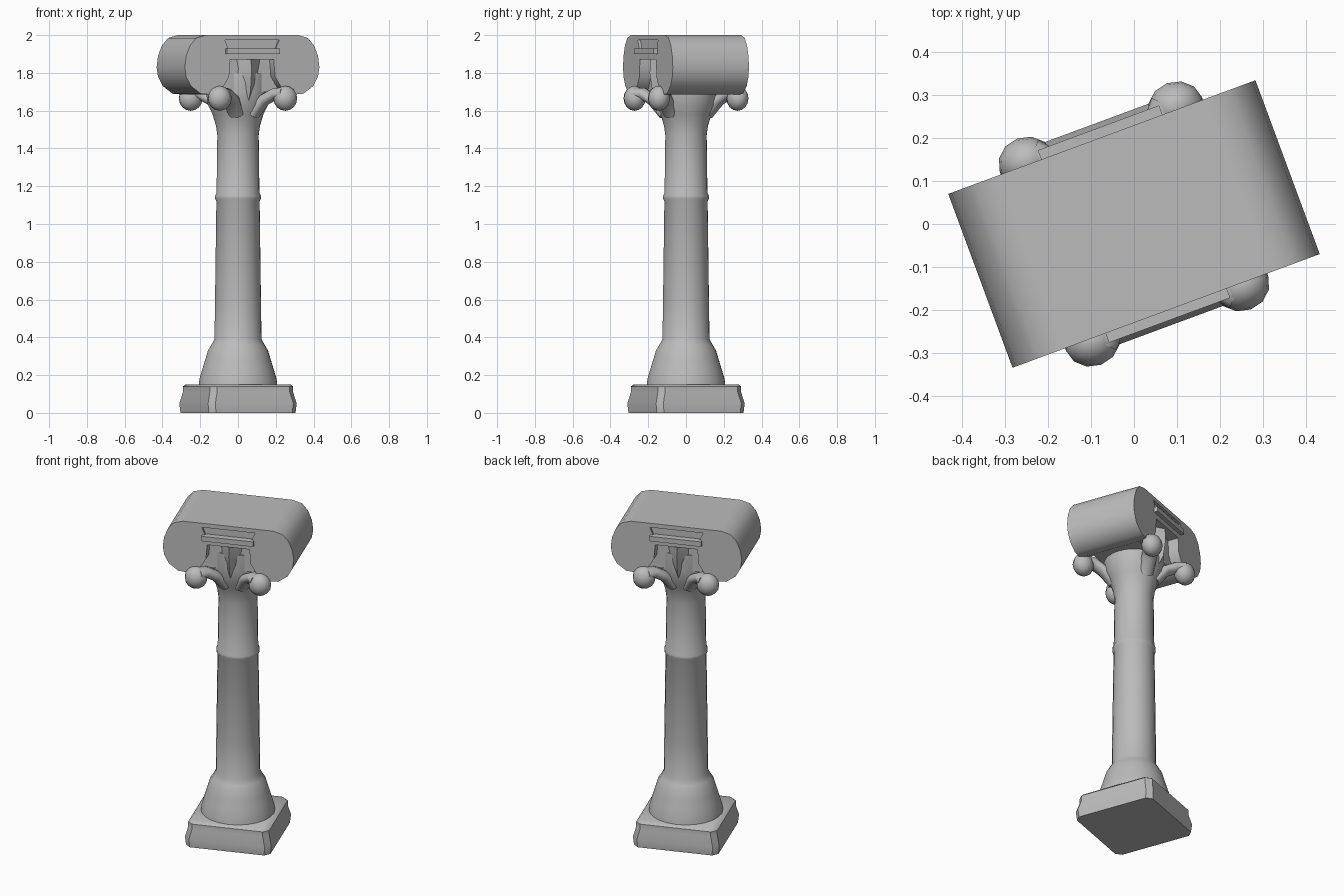
import bpy, bmesh, math
from mathutils import Matrix, Vector

if "Cube" in bpy.data.objects:
    bpy.data.objects.remove(bpy.data.objects["Cube"], do_unlink=True)

TURN = Matrix.Rotation(math.radians(20.3), 4, "Z")

stone = bpy.data.materials.new("grey_stone")
stone.use_nodes = True
colour = (0.5, 0.5, 0.5, 1)
stone.diffuse_color = colour
stone.node_tree.nodes["Principled BSDF"].inputs["Base Color"].default_value = colour


def finish(name, bm, angle=40):
    """Turn the part to the column's heading and add it to the scene."""
    bmesh.ops.recalc_face_normals(bm, faces=bm.faces)
    bm.transform(TURN)
    mesh = bpy.data.meshes.new(name)
    bm.to_mesh(mesh)
    bm.free()
    mesh.materials.append(stone)
    obj = bpy.data.objects.new(name, mesh)
    bpy.context.collection.objects.link(obj)
    bpy.ops.object.select_all(action="DESELECT")
    obj.select_set(True)
    bpy.context.view_layer.objects.active = obj
    bpy.ops.object.shade_smooth_by_angle(angle=math.radians(angle))
    return obj


def loft(name, rings, angle=40):
    """Skin a list of equal-length point rings and cap both ends."""
    bm = bmesh.new()
    loops = [[bm.verts.new(p) for p in ring] for ring in rings]
    n = len(loops[0])
    for a, b in zip(loops, loops[1:]):
        for i in range(n):
            j = (i + 1) % n
            bm.faces.new((a[i], a[j], b[j], b[i]))
    bm.faces.new(loops[0])
    bm.faces.new(loops[-1])
    return finish(name, bm, angle)


def circle(r, z, n=24):
    return [(r * math.cos(math.tau * i / n), r * math.sin(math.tau * i / n), z) for i in range(n)]


def cut_square(s, z, c=0.03):
    quarter = [Vector((s, c - s, z)), Vector((s, s - c, z))]
    return [Matrix.Rotation(k * math.pi / 2, 3, "Z") @ p for k in range(4) for p in quarter]


def box(name, half_x, half_y, z0, z1):
    corners = [(-half_x, -half_y), (half_x, -half_y), (half_x, half_y), (-half_x, half_y)]
    return loft(name, [[(x, y, z) for x, y in corners] for z in (z0, z1)])


# Square plinth with clipped corners
loft("plinth", [cut_square(s, z) for s, z in
     [(0.245, 0), (0.25, 0.05), (0.235, 0.11), (0.235, 0.14), (0.225, 0.15)]])

# Moulded foot, shaft with its joint ring, and flared neck
loft("shaft", [circle(r, z) for r, z in
     [(0.21, 0.14), (0.205, 0.18), (0.19, 0.23), (0.175, 0.28), (0.16, 0.33), (0.142, 0.36),
      (0.125, 0.39), (0.122, 0.6), (0.115, 1.12), (0.122, 1.135), (0.122, 1.15),
      (0.114, 1.165), (0.11, 1.47), (0.117, 1.52), (0.135, 1.58), (0.16, 1.63),
      (0.17, 1.7), (0.17, 1.8)]])

# Core, ledges and top slab of the capital
box("capital_core", 0.2, 0.15, 1.7, 1.95)
box("lower_ledge", 0.15, 0.215, 1.87, 1.9)
box("upper_ledge", 0.15, 0.238, 1.9, 1.93)
box("ledge_recess", 0.17, 0.2, 1.93, 1.975)
box("top_slab", 0.26, 0.215, 1.975, 2.0)

# Side scrolls running front to back
scroll = [(0.38, 1.83), (0.372, 1.89), (0.35, 1.945), (0.315, 1.985), (0.26, 2.0), (0.165, 2.0),
          (0.135, 1.93), (0.123, 1.86), (0.13, 1.78), (0.17, 1.715), (0.23, 1.685),
          (0.29, 1.69), (0.345, 1.73), (0.372, 1.78)]
for side, sx in (("left", 1), ("right", -1)):
    loft(side + "_scroll", [[(sx * x, y, z) for x, z in scroll] for y in (-0.215, 0.215)], 50)


def leaf_arm(name, sx, sy):
    """Arched stem that spreads from the neck to a curled tip."""
    path = [(0.05, 0.10, 1.58, 0.045), (0.09, 0.15, 1.655, 0.045),
            (0.14, 0.19, 1.69, 0.045), (0.175, 0.225, 1.69, 0.05)]
    across = Vector((sx, -sy, 0)).normalized()
    rings = []
    for i, (x, y, z, r) in enumerate(path):
        a, b = path[max(i - 1, 0)], path[min(i + 1, 3)]
        along = Vector((sx * (b[0] - a[0]), sy * (b[1] - a[1]), b[2] - a[2])).normalized()
        up = along.cross(across).normalized()
        rings.append([Vector((sx * x, sy * y, z)) + r * (math.cos(t) * across + 0.7 * math.sin(t) * up)
                      for t in (math.tau * k / 10 for k in range(10))])
    loft(name + "_stem", rings, 60)
    bm = bmesh.new()
    bmesh.ops.create_uvsphere(bm, u_segments=12, v_segments=8, radius=1)
    bm.transform(Matrix.Translation((sx * 0.185, sy * 0.222, 1.665)) @ Matrix.Diagonal((0.065, 0.058, 0.066, 1)))
    finish(name + "_curl", bm, 60)


# Four corner leaves and a pointed leaf on each broad face
for face, sy in (("front", -1), ("back", 1)):
    for side, sx in (("left", 1), ("right", -1)):
        leaf_arm(f"{face}_{side}_leaf", sx, sy)
    loft(face + "_centre_leaf", [[(-w, sy * 0.13, z), (0, sy * d, z), (w, sy * 0.13, z)]
         for w, d, z in [(0.015, 0.15, 1.63), (0.04, 0.19, 1.7), (0.075, 0.205, 1.8), (0.09, 0.2, 1.88)]], 30)
